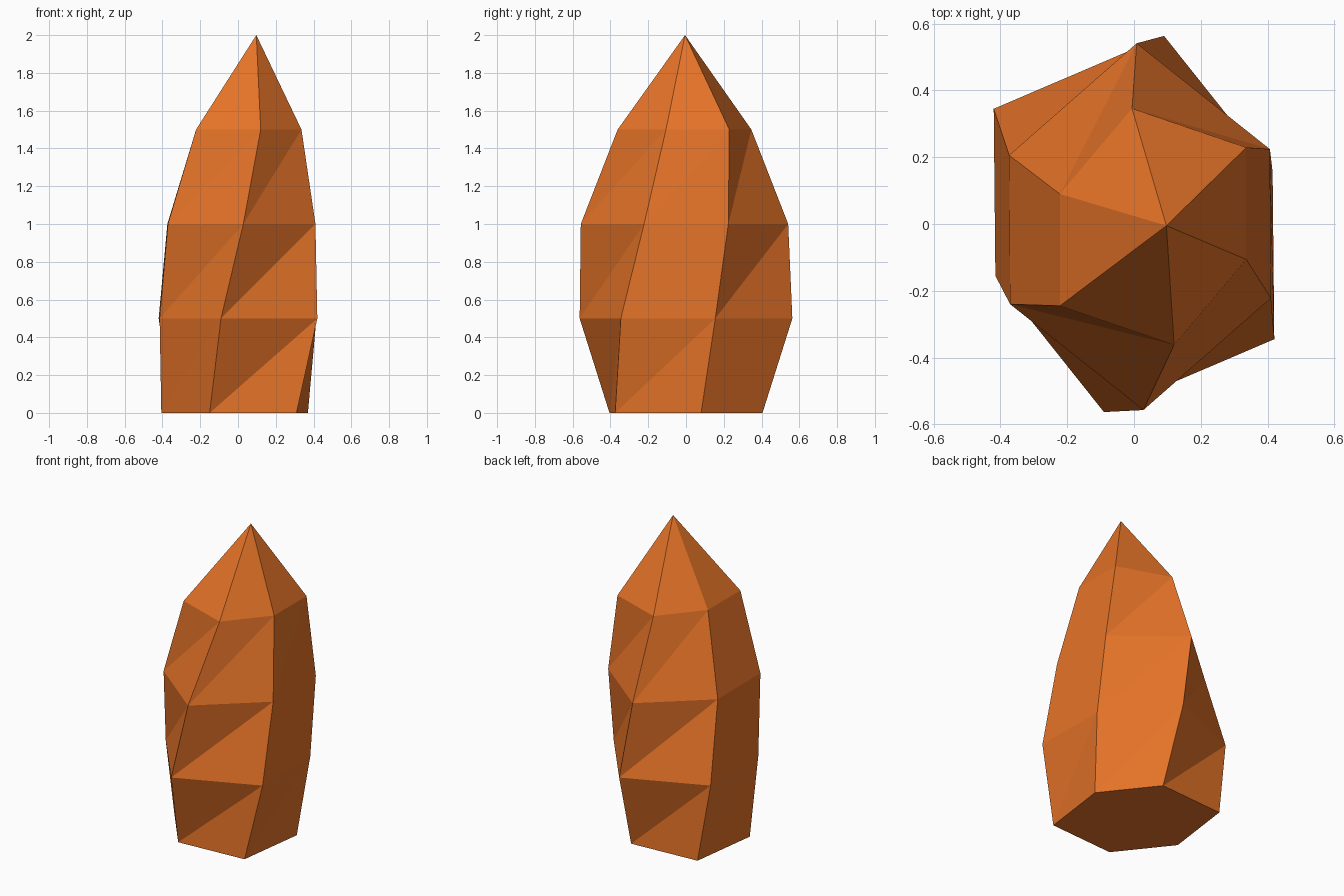
import bpy
import bmesh
from mathutils import Vector

cube = bpy.data.objects.get("Cube")
if cube:
    bpy.data.objects.remove(cube, do_unlink=True)

# Amber stone colour
amber = bpy.data.materials.new("amber orange")
amber.use_nodes = True
colour = (0.78, 0.17, 0.021, 1.0)
amber.diffuse_color = colour
amber.node_tree.nodes["Principled BSDF"].inputs["Base Color"].default_value = colour

# Each ring: height, centre, and half of a hexagon (other half is point-mirrored)
RINGS = [
    (0.0, (-0.018, 0.0), [(-0.15, -0.405), (0.31, -0.375), (0.37, 0.08)]),
    (0.5, (0.0, 0.0), [(-0.09, -0.563), (0.42, -0.345), (0.415, 0.155)]),
    (1.0, (0.018, -0.008), [(0.028, -0.557), (0.41, -0.222), (0.407, 0.224)]),
    (1.5, (0.057, -0.008), [(0.12, -0.362), (0.336, -0.106), (0.336, 0.229)]),
]
TIP = Vector((0.097, -0.005, 2.0))


def add_ring(bm, z, centre, half):
    """Hexagon from three corners and their opposites."""
    cx, cy = centre
    corners = half + [(2 * cx - x, 2 * cy - y) for x, y in half]
    return [bm.verts.new((x, y, z)) for x, y in corners]


bm = bmesh.new()
rings = [add_ring(bm, *ring) for ring in RINGS]

# Flat base
bm.faces.new(list(reversed(rings[0])))

# Twisting sides, each panel folded along its diagonal
for low, high in zip(rings, rings[1:]):
    for i in range(6):
        j = (i + 1) % 6
        bm.faces.new((low[i], low[j], high[j]))
        bm.faces.new((low[i], high[j], high[i]))

# Pointed tip
tip = bm.verts.new(TIP)
for i in range(6):
    bm.faces.new((rings[-1][i], rings[-1][(i + 1) % 6], tip))

bmesh.ops.recalc_face_normals(bm, faces=bm.faces)
mesh = bpy.data.meshes.new("crystal")
bm.to_mesh(mesh)
bm.free()
mesh.materials.append(amber)
crystal = bpy.data.objects.new("crystal", mesh)
bpy.context.scene.collection.objects.link(crystal)
